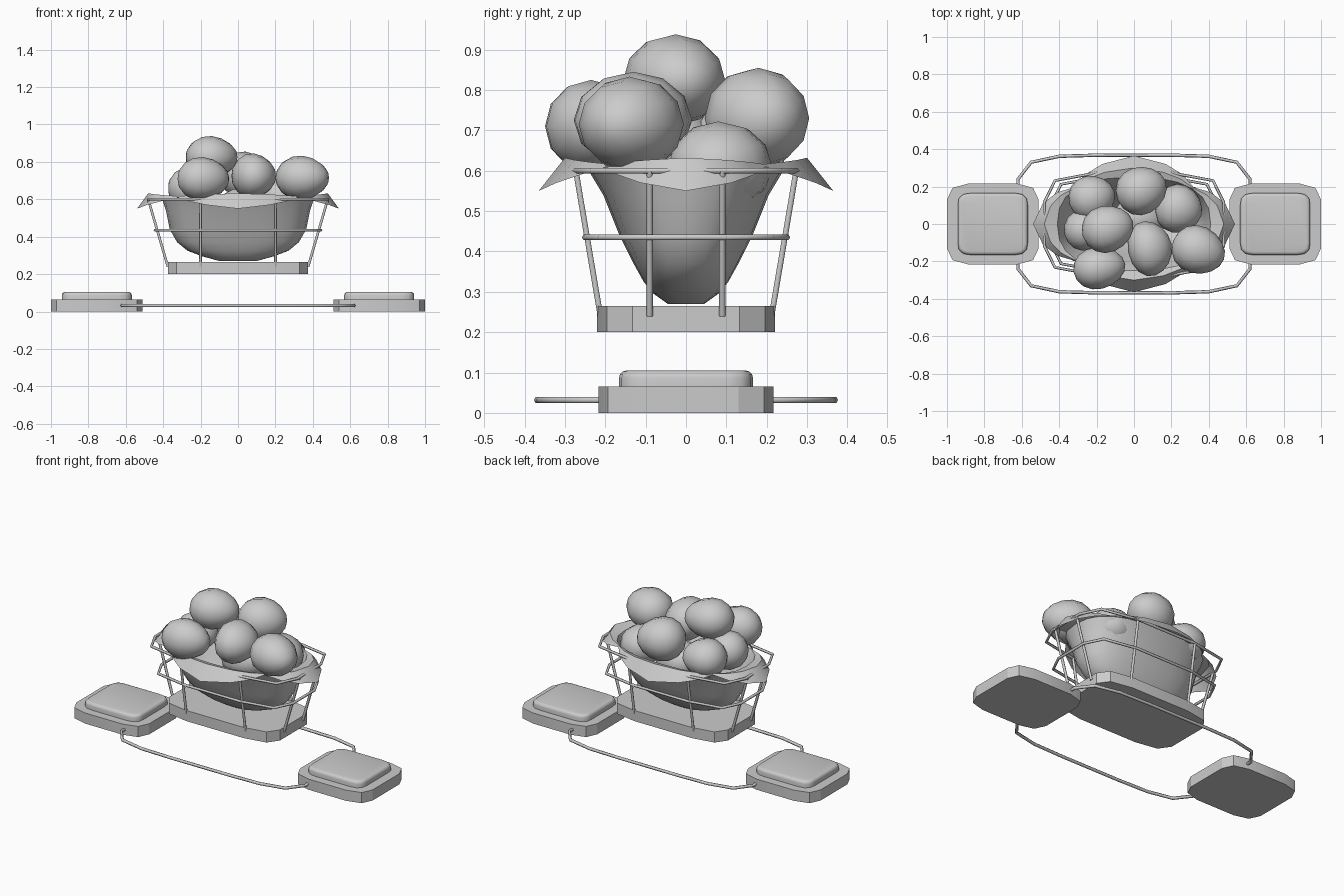
import bpy, bmesh, math
from mathutils import Vector

if "Cube" in bpy.data.objects:
    bpy.data.objects.remove(bpy.data.objects["Cube"])


def finish(name, bm, smooth=None):
    bmesh.ops.recalc_face_normals(bm, faces=bm.faces)
    me = bpy.data.meshes.new(name)
    bm.to_mesh(me)
    bm.free()
    ob = bpy.data.objects.new(name, me)
    bpy.context.collection.objects.link(ob)
    if smooth:
        bpy.ops.object.select_all(action='DESELECT')
        ob.select_set(True)
        bpy.context.view_layer.objects.active = ob
        bpy.ops.object.shade_smooth_by_angle(angle=math.radians(smooth))
    return ob


def outline(hx, hy, corner):
    """Rounded rectangle from one corner's normalised points, mirrored round."""
    q = [(x * hx, y * hy) for x, y in corner]
    r = q[::-1]
    return (q + [(-x, y) for x, y in r] + [(-x, -y) for x, y in q]
            + [(x, -y) for x, y in r])


def slab(name, cx, hx, hy, z0, z1, corner, round_top=0):
    bm = bmesh.new()
    pts = outline(hx, hy, corner)
    f = bm.faces.new([bm.verts.new((cx + x, y, z0)) for x, y in pts])
    ext = bmesh.ops.extrude_face_region(bm, geom=[f])
    for v in ext['geom']:
        if isinstance(v, bmesh.types.BMVert):
            v.co.z = z1
    if round_top:
        top = [e for e in bm.edges if all(v.co.z > z1 - 1e-5 for v in e.verts)]
        bmesh.ops.bevel(bm, geom=top, offset=round_top, segments=3,
                        profile=0.5, affect='EDGES')
    return finish(name, bm, 50 if round_top else 20)


def wire(name, pts, radius, cyclic=False):
    cu = bpy.data.curves.new(name, 'CURVE')
    cu.dimensions = '3D'
    cu.bevel_depth = radius
    cu.bevel_resolution = 1
    cu.use_fill_caps = True
    sp = cu.splines.new('POLY')
    sp.points.add(len(pts) - 1)
    for p, c in zip(sp.points, pts):
        p.co = (*c, 1)
    sp.use_cyclic_u = cyclic
    ob = bpy.data.objects.new(name, cu)
    bpy.context.collection.objects.link(ob)
    bpy.ops.object.select_all(action='DESELECT')
    ob.select_set(True)
    bpy.context.view_layer.objects.active = ob
    bpy.ops.object.convert(target='MESH')


CORNER = [(1, .6), (.88, .89), (.52, 1)]
SOFT = [(1, .62), (.97, .83), (.84, .96), (.62, 1)]

# Side pads with cushions
for s, side in ((-1, "left"), (1, "right")):
    slab(side + "_pad", s * .755, .245, .217, 0, .065, CORNER)
    slab(side + "_cushion", s * .755, .187, .166, .06, .105, SOFT, .018)

# Rails joining the pads
half = [(.62, .19), (.62, .24), (.55, .33), (.4, .362), (.2, .368)]
for s, side in ((-1, "front"), (1, "back")):
    path = half + [(-x, y) for x, y in half[::-1]]
    wire(side + "_rail", [(x, s * y, .032) for x, y in path], .009)

# Basket base, hoops and uprights
slab("basket_base", 0, .375, .22, .2, .265, CORNER)
RING = [(1, .42), (.88, .85), (.42, 1)]
for name, hx, hy, z in (("top_hoop", .48, .273, .6), ("middle_hoop", .443, .25, .435)):
    wire(name, [(x, y, z) for x, y in outline(hx, hy, RING)], .008, True)
for s in (-1, 1):
    for t in (-1, 1):
        wire("long_side_upright", [(t * .2, s * .273, .6), (t * .2, s * .212, .24)], .008)
        wire("end_upright", [(s * .48, t * .09, .6), (s * .375, t * .09, .24)], .008)

# Cloth liner: bowl rows (half width, half depth, height), then pointed flaps
rows = [(.10, .045, .27), (.19, .08, .295), (.27, .105, .325), (.325, .13, .37),
        (.365, .165, .44), (.385, .205, .54), (.41, .25, .615)]
flaps = [(.48, .30, .632), (.54, .365, .55)]
N = 24
bm = bmesh.new()
rings = []
for i, (a, b, z) in enumerate(rows + flaps):
    ring = []
    for k in range(N):
        t = 2 * math.pi * k / N
        c, s = math.cos(t), math.sin(t)
        px = math.copysign(abs(c) ** .8, c)
        py = math.copysign(abs(s) ** .8, s)
        if i >= len(rows):
            quarter = (t / (math.pi / 2)) % 1
            w = abs(quarter - .5) * 2 * .92 + .08
            ra, rb, rz = rows[-1]
            a2, b2, z2 = ra + (a - ra) * w, rb + (b - rb) * w, rz + (z - rz) * w
        else:
            a2, b2, z2 = a, b, z
        ring.append(bm.verts.new((a2 * px, b2 * py, z2)))
    rings.append(ring)
bm.faces.new(rings[0])
for r0, r1 in zip(rings, rings[1:]):
    for k in range(N):
        bm.faces.new((r0[k], r0[(k + 1) % N], r1[(k + 1) % N], r1[k]))
finish("cloth_liner", bm, 40)

# Egg-shaped fruit: centre, radii, tilt about z
fruit = [
    ((-.225, .14, .67), (.125, .12, .11), .3),
    ((.04, .18, .73), (.138, .128, .125), .4),
    ((.24, .08, .61), (.125, .13, .112), -.3),
    ((-.255, -.03, .66), (.12, .11, .11), .2),
    ((-.14, -.025, .825), (.14, .125, .113), .3),
    ((.085, -.13, .725), (.118, .148, .12), .2),
    ((-.185, -.235, .71), (.14, .112, .115), .15),
    ((.345, -.14, .715), (.145, .128, .118), -.35),
    ((.03, .03, .55), (.14, .12, .11), 0),
]
for pos, rad, rot in fruit:
    bm = bmesh.new()
    bmesh.ops.create_uvsphere(bm, u_segments=12, v_segments=8, radius=1)
    for v in bm.verts:
        # fruit axis lies along x, one end slightly narrower
        p = Vector((v.co.z, v.co.x, v.co.y))
        k = 1 - .1 * p.x
        q = Vector((p.x * rad[0], p.y * rad[1] * k, p.z * rad[2] * k))
        c, s = math.cos(rot), math.sin(rot)
        v.co = Vector((q.x * c - q.y * s, q.x * s + q.y * c, q.z)) + Vector(pos)
    finish("fruit", bm, 80)
